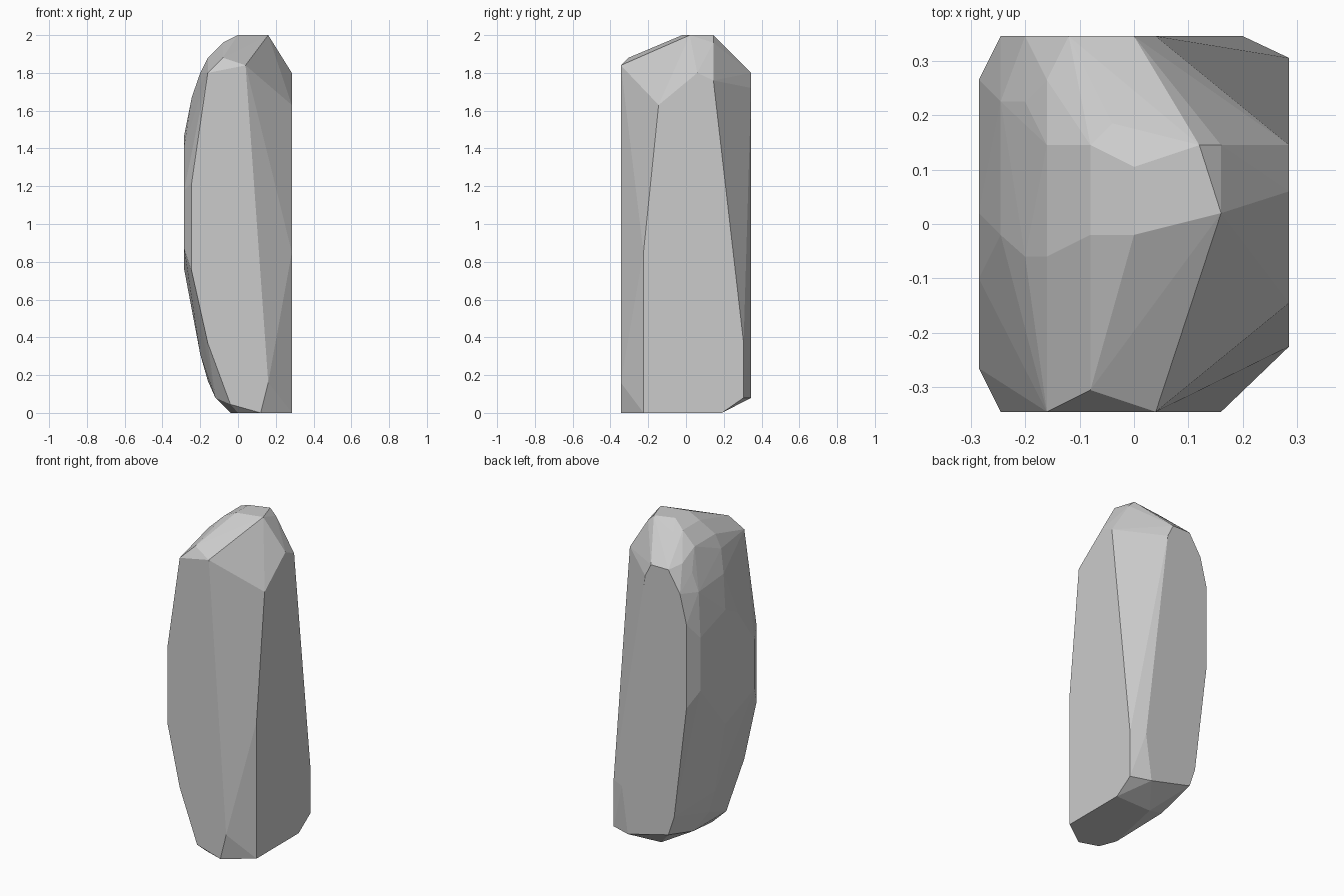
import bpy, bmesh

W, D = 0.285, 0.345   # half width, half depth

# Outlines of the four flat side facets
front = [(-.16, 1.8), (.04, 1.84), (.16, .16), (.12, 0), (-.04, .045),
         (-.16, .37), (-.245, .75), (-.245, 1.22)]                      # x, z
back = [(0, 1.8), (-.12, 1.8), (-.2, 1.67), (-.245, 1.49), (-.245, .97),
        (-.16, .27), (-.12, .15), (.16, .08), (.2, .37), (.04, 1.72)]   # x, z
right = [(-.145, 1.63), (.06, 1.8), (.145, 1.76), (.305, .37),
         (.305, .08), (.19, 0), (-.225, 0), (-.225, .85)]               # y, z
left = [(.265, 1.39), (.265, 1.06), (.02, .76), (-.265, .87),
        (-.265, 1.18), (-.1, 1.41), (.02, 1.47)]                        # y, z

# Chipped crown and rounded foot corners
crown = [(.16, .02, 2), (0, -.02, 2), (0, .105, 2), (.12, .145, 2),
         (.16, .145, 1.96), (-.08, -.305, 1.88), (-.08, -.02, 1.96),
         (-.08, .145, 1.96), (-.04, .185, 1.95), (-.16, -.06, 1.88),
         (-.16, .145, 1.88), (-.16, .265, 1.82), (-.2, -.06, 1.8),
         (-.2, .225, 1.76), (-.245, -.02, 1.67), (-.245, .225, 1.65)]
foot = [(0, -.305, 0), (-.04, -.2, 0), (.04, .185, 0), (-.12, -.225, .08),
        (-.12, .1, .08), (-.16, 0, .17), (-.2, 0, .31)]

points = ([(x, -D, z) for x, z in front] + [(x, D, z) for x, z in back]
          + [(W, y, z) for y, z in right] + [(-W, y, z) for y, z in left]
          + crown + foot)

# Wrap the facets into one solid stone
bm = bmesh.new()
for p in points:
    bm.verts.new(p)
hull = bmesh.ops.convex_hull(bm, input=bm.verts)
loose = {g for g in hull["geom_interior"] + hull["geom_unused"]
         if isinstance(g, bmesh.types.BMVert)}
bmesh.ops.delete(bm, geom=list(loose), context='VERTS')
bmesh.ops.dissolve_limit(bm, angle_limit=0.01, verts=bm.verts, edges=bm.edges)
bmesh.ops.recalc_face_normals(bm, faces=bm.faces)

mesh = bpy.data.meshes.new("standing_stone")
bm.to_mesh(mesh)
bm.free()
bpy.context.collection.objects.link(bpy.data.objects.new("standing_stone", mesh))
